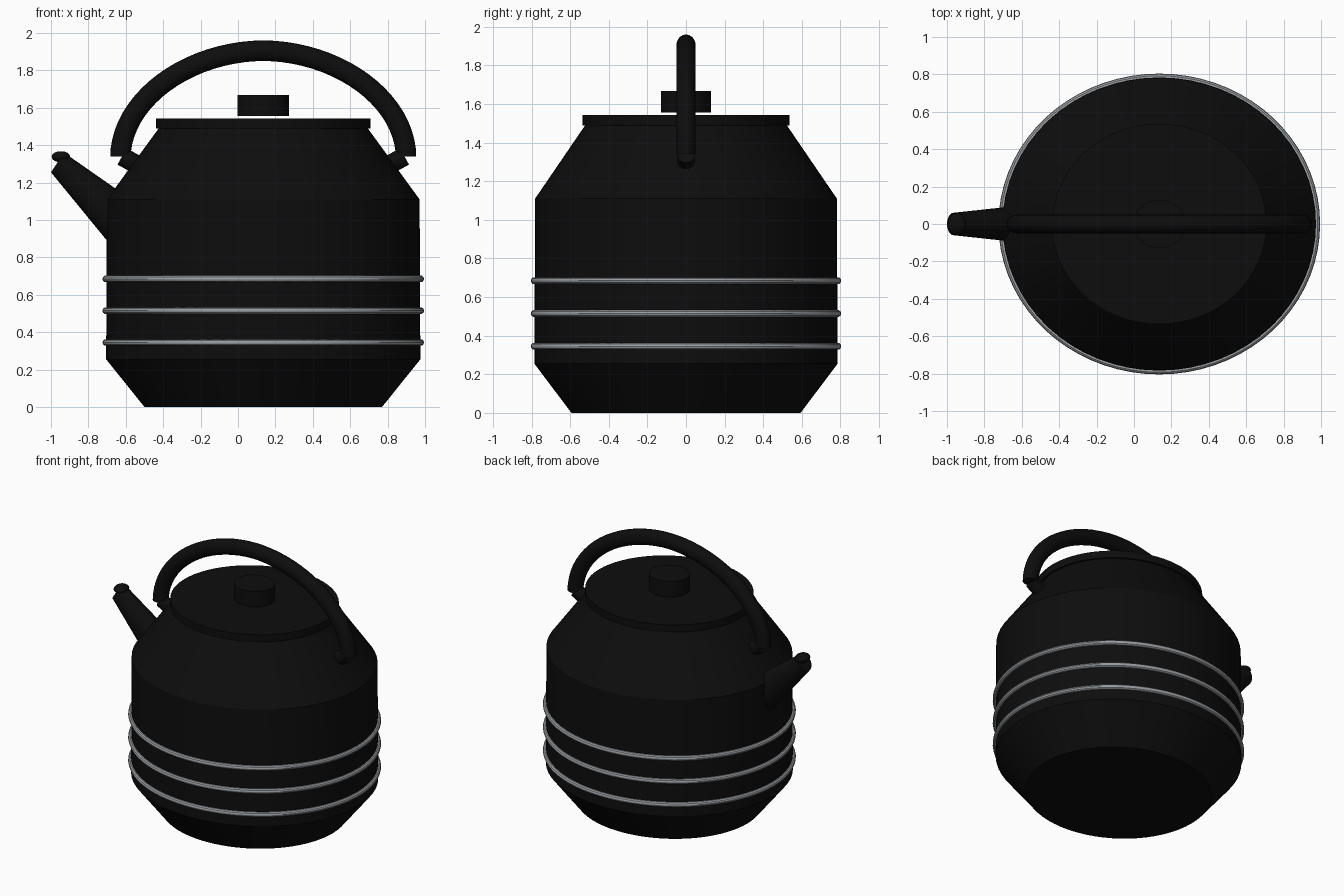
import bpy, bmesh, math
from mathutils import Vector

if "Cube" in bpy.data.objects:
    bpy.data.objects.remove(bpy.data.objects["Cube"])

CX = 0.135       # centre of the pot along x
SQUASH = 0.935   # the pot is slightly narrower front to back


def material(name, rgb, rough):
    m = bpy.data.materials.new(name)
    m.use_nodes = True
    m.diffuse_color = (*rgb, 1)
    bsdf = m.node_tree.nodes["Principled BSDF"]
    bsdf.inputs["Base Color"].default_value = (*rgb, 1)
    bsdf.inputs["Roughness"].default_value = rough
    return m


BLACK = material("black enamel", (0.004, 0.004, 0.004), 0.5)
STEEL = material("steel grey", (0.33, 0.35, 0.37), 0.4)


def loft(name, rings, mat, closed=False):
    """Skin a list of equal-length point rings; cap the ends or join them."""
    bm = bmesh.new()
    rows = [[bm.verts.new(p) for p in ring] for ring in rings]
    n = len(rows[0])
    pairs = list(zip(rows, rows[1:])) + ([(rows[-1], rows[0])] if closed else [])
    for a, b in pairs:
        for i in range(n):
            j = (i + 1) % n
            bm.faces.new((a[i], a[j], b[j], b[i]))
    if not closed:
        bm.faces.new(rows[0][::-1])
        bm.faces.new(rows[-1])
    bmesh.ops.recalc_face_normals(bm, faces=bm.faces)
    me = bpy.data.meshes.new(name)
    bm.to_mesh(me)
    bm.free()
    ob = bpy.data.objects.new(name, me)
    bpy.context.collection.objects.link(ob)
    me.materials.append(mat)
    bpy.ops.object.select_all(action='DESELECT')
    ob.select_set(True)
    bpy.context.view_layer.objects.active = ob
    bpy.ops.object.shade_smooth_by_angle(angle=math.radians(30))
    return ob


def circle(centre, u, v, n):
    """Ring of points spanned by the two half-axes u and v."""
    c, u, v = Vector(centre), Vector(u), Vector(v)
    return [c + u * math.cos(t) + v * math.sin(t)
            for t in (2 * math.pi * i / n for i in range(n))]


def lathe(name, profile, mat, n=64, closed=False):
    """Turn an (r, z) profile around the pot axis."""
    return loft(name, [circle((CX, 0, z), (r, 0, 0), (0, r * SQUASH, 0), n)
                       for r, z in profile], mat, closed)


# Pot, lid and knob
lathe("pot_body", [(0.635, 0), (0.84, 0.255), (0.836, 1.11), (0.555, 1.495)], BLACK)
lathe("lid", [(0.573, 1.49), (0.573, 1.543)], BLACK)
lathe("lid_knob", [(0.139, 1.555), (0.139, 1.668)], BLACK, 48)

# Steel bands around the belly
for k, z in enumerate((0.345, 0.515, 0.685)):
    section = [(0.842 + 0.018 * math.cos(t), z + 0.018 * math.sin(t))
               for t in (math.pi * i / 5 for i in range(10))]
    lathe(f"steel_band_{k + 1}", section, STEEL, 72, closed=True)

# Arched handle: a round tube along a slightly pointed half ellipse
rings, steps = [], 40
path = []
for i in range(steps + 1):
    t = math.pi * i / steps
    c, s = math.cos(t), max(math.sin(t), 0)
    path.append(Vector((CX - math.copysign(abs(c) ** 1.04, c) * 0.763, 0,
                        1.34 + 0.565 * s ** 1.04)))
for i, p in enumerate(path):
    d = (path[min(i + 1, steps)] - path[max(i - 1, 0)]).normalized()
    if i in (0, steps):
        d = Vector((0, 0, 1 if i == 0 else -1))
    rings.append(circle(p, Vector((-d.z, 0, d.x)) * 0.055, (0, 0.05, 0), 20))
loft("handle", rings, BLACK)

# Pegs joining the handle to the shoulders
for side, label in ((-1, "right"), (1, "left")):
    ends = [Vector((CX + side * x, 0, z)) for x, z in ((0.62, 1.265), (0.755, 1.34))]
    d = (ends[1] - ends[0]).normalized()
    loft(f"{label}_handle_peg",
         [circle(p, Vector((-d.z, 0, d.x)) * 0.05, (0, 0.045, 0), 20) for p in ends], BLACK)

# Tapered spout, given by its upper and lower edge points and half width
rings = []
for hi, lo, w in (((-0.50, 1.06), (-0.60, 0.767), 0.105),
                  ((-0.93, 1.36), (-1.0, 1.255), 0.06)):
    hi, lo = Vector((hi[0], 0, hi[1])), Vector((lo[0], 0, lo[1]))
    rings.append(circle((hi + lo) / 2, (hi - lo) / 2, (0, w, 0), 32))
loft("spout", rings, BLACK)

# Flattened ball on the spout tip
rings = []
for i in range(1, 12):
    a = math.pi * i / 12
    r = math.sin(a)
    rings.append(circle((-0.947, 0, 1.338 - 0.03 * math.cos(a)),
                        (0.049 * r, 0, 0), (0, 0.058 * r, 0), 24))
loft("spout_cap", rings, BLACK)
